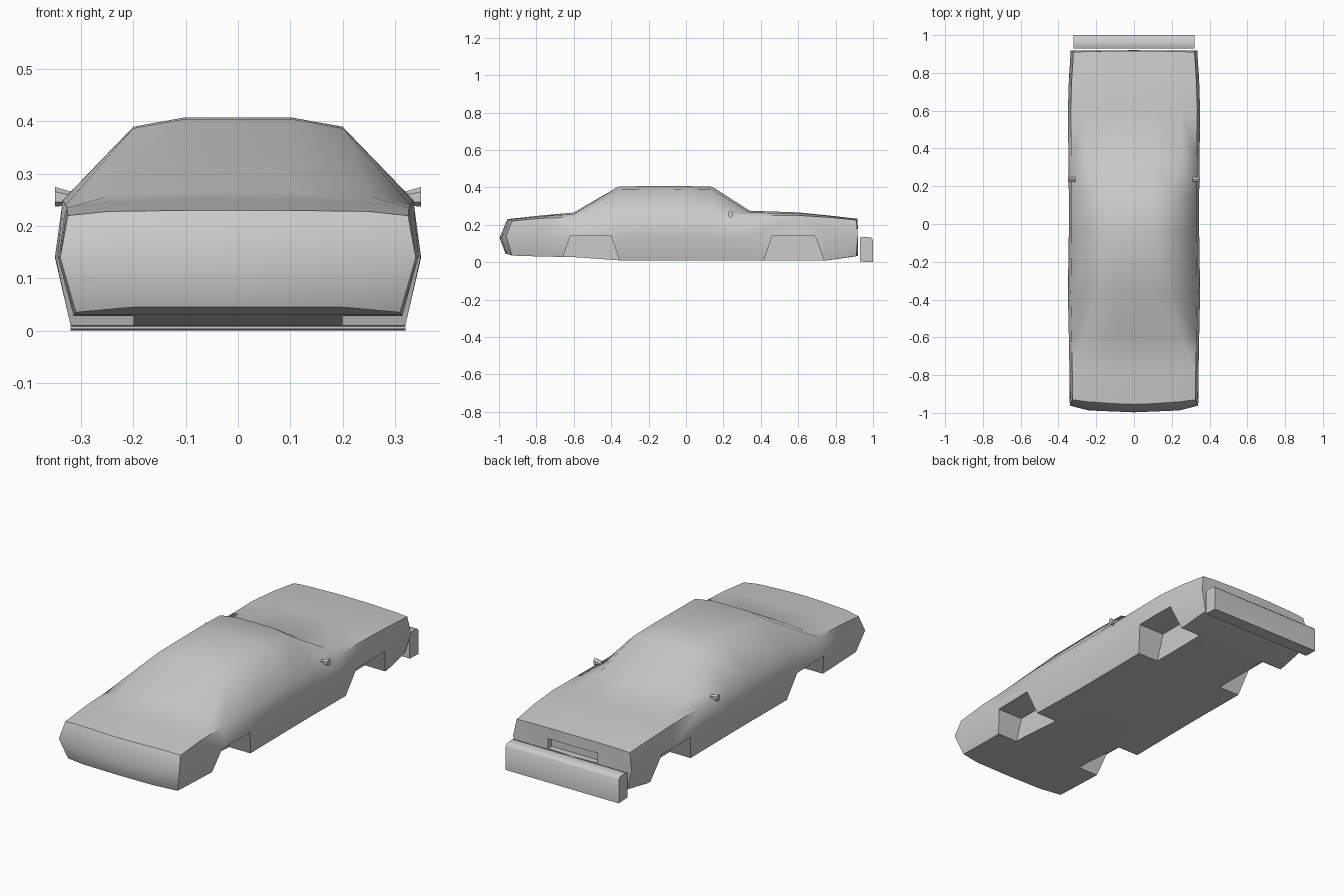
import bpy, bmesh, math

if "Cube" in bpy.data.objects:
    bpy.data.objects.remove(bpy.data.objects["Cube"], do_unlink=True)

paint = bpy.data.materials.new("grey_paint")
paint.use_nodes = True
GREY = (0.6, 0.6, 0.6, 1)
paint.diffuse_color = GREY
paint.node_tree.nodes["Principled BSDF"].inputs["Base Color"].default_value = GREY


def make_object(name, verts, faces):
    """Create a mesh object with outward normals and the body paint."""
    mesh = bpy.data.meshes.new(name)
    mesh.from_pydata(verts, [], faces)
    bm = bmesh.new()
    bm.from_mesh(mesh)
    bmesh.ops.recalc_face_normals(bm, faces=bm.faces)
    bm.to_mesh(mesh)
    bm.free()
    mesh.materials.append(paint)
    obj = bpy.data.objects.new(name, mesh)
    bpy.context.collection.objects.link(obj)
    return obj


def prism(name, outline, x0, x1):
    """Extrude a (y, z) outline across x."""
    n = len(outline)
    verts = [(x, y, z) for x in (x0, x1) for y, z in outline]
    faces = [list(range(n)), list(range(n, 2 * n))]
    faces += [(i, (i + 1) % n, n + (i + 1) % n, n + i) for i in range(n)]
    return make_object(name, verts, faces)


def smooth(obj, degrees):
    bpy.ops.object.select_all(action="DESELECT")
    obj.select_set(True)
    bpy.context.view_layer.objects.active = obj
    bpy.ops.object.shade_smooth_by_angle(angle=math.radians(degrees))


def apply_modifiers(obj):
    bpy.ops.object.select_all(action="DESELECT")
    obj.select_set(True)
    bpy.context.view_layer.objects.active = obj
    for mod in list(obj.modifiers):
        bpy.ops.object.modifier_apply(modifier=mod.name)


# Body stations: y, floor z, half width, shoulder z, outer x, outer z, centre z
stations = [
    (-0.93, 0.035, 0.34, 0.22, 0.25, 0.228, 0.23),
    (-0.77, 0.03, 0.342, 0.235, 0.25, 0.245, 0.25),
    (-0.6, 0.027, 0.345, 0.24, 0.25, 0.257, 0.265),
    (-0.36, 0.01, 0.35, 0.25, 0.2, 0.387, 0.405),
    (-0.04, 0.008, 0.345, 0.25, 0.2, 0.39, 0.408),
    (0.14, 0.008, 0.345, 0.25, 0.2, 0.387, 0.403),
    (0.34, 0.008, 0.347, 0.25, 0.25, 0.265, 0.275),
    (0.6, 0.008, 0.35, 0.25, 0.25, 0.262, 0.266),
    (0.76, 0.01, 0.345, 0.24, 0.25, 0.247, 0.25),
    (0.91, 0.033, 0.335, 0.225, 0.25, 0.229, 0.232),
]
ROWS = 8
verts, faces = [], []
for y, floor, half, shoulder, ox, oz, top in stations:
    verts += [(0, y, floor), (0.2, y, floor), (half - 0.03, y, floor),
              (half, y, 0.14), (half - 0.015, y, shoulder),
              (ox, y, oz), (0.1, y, top), (0, y, top)]
for s in range(len(stations) - 1):
    for r in range(ROWS - 1):
        a = s * ROWS + r
        faces.append((a, a + 1, a + ROWS + 1, a + ROWS))

# Bow both ends outward and close them with a raised middle row
for first, sign, reach, belt in ((0, -1, 0.997, 0.13), (len(verts) - ROWS, 1, 0.92, 0.14)):
    bow = 0.035 if sign < 0 else 0.01
    for r, gain in enumerate((1, 0.9, 0, 0.9, 0, 0.3, 0.6, 0.7)):
        x, y, z = verts[first + r]
        lift = 0.01 if r < 2 and sign < 0 else 0
        verts[first + r] = (x, y + sign * bow * gain, z + lift)
    mid, side = len(verts), len(verts) + 1
    verts += [(0, sign * reach, belt), (0.24, sign * (reach - 0.01), belt)]
    for ring in ((0, 1, side, mid), (1, 2, 3, side), (side, 3, 4, 5),
                 (mid, side, 5, 6), (mid, 6, 7)):
        faces.append([i if i >= mid else first + i for i in ring])

body = make_object("car_body", verts, faces)
mirror = body.modifiers.new("mirror", "MIRROR")
mirror.merge_threshold = 0.0005

# Wheel wells and grille opening
cutters = []
for low, high, back, rear in ((-0.665, -0.62, -0.40, -0.355), (0.415, 0.46, 0.69, 0.74)):
    outline = [(low, -0.02), (low, 0.005), (high, 0.14), (back, 0.14), (rear, 0.005), (rear, -0.02)]
    for side in (-1, 1):
        cutters.append(prism("wheel_well_cutter", outline, side * 0.2, side * 0.5))
grille = [(0.885, 0.125), (0.885, 0.175), (1.1, 0.185), (1.1, 0.125)]
cutters.append(prism("grille_cutter", grille, -0.14, 0.14))
for cutter in cutters:
    cutter.hide_render = True
    cut = body.modifiers.new("cut", "BOOLEAN")
    cut.operation = "DIFFERENCE"
    cut.solver = "EXACT"
    cut.object = cutter
apply_modifiers(body)
for cutter in cutters:
    bpy.data.objects.remove(cutter, do_unlink=True)
smooth(body, 50)

# Bumper bar, slightly rounded along its top edge
bar = [(0.93, 0.003), (0.93, 0.13), (0.945, 0.136), (0.99, 0.132), (1, 0.12), (1, 0)]
bumper = prism("bumper", bar, -0.32, 0.32)
smooth(bumper, 50)

# Door mirrors
for side, label in ((1, "left"), (-1, "right")):
    bpy.ops.mesh.primitive_cylinder_add(vertices=6, radius=0.5, depth=1)
    door_mirror = bpy.context.object
    door_mirror.name = label + "_mirror"
    door_mirror.data.materials.append(paint)
    for v in door_mirror.data.vertices:
        x, y, z = v.co
        outward = z + 0.5
        v.co = (side * (0.31 + 0.04 * outward), 0.237 + 0.028 * x,
                0.252 + y * (0.022 + 0.016 * outward) + 0.004 * outward)
    if side < 0:
        door_mirror.data.flip_normals()
    smooth(door_mirror, 50)
